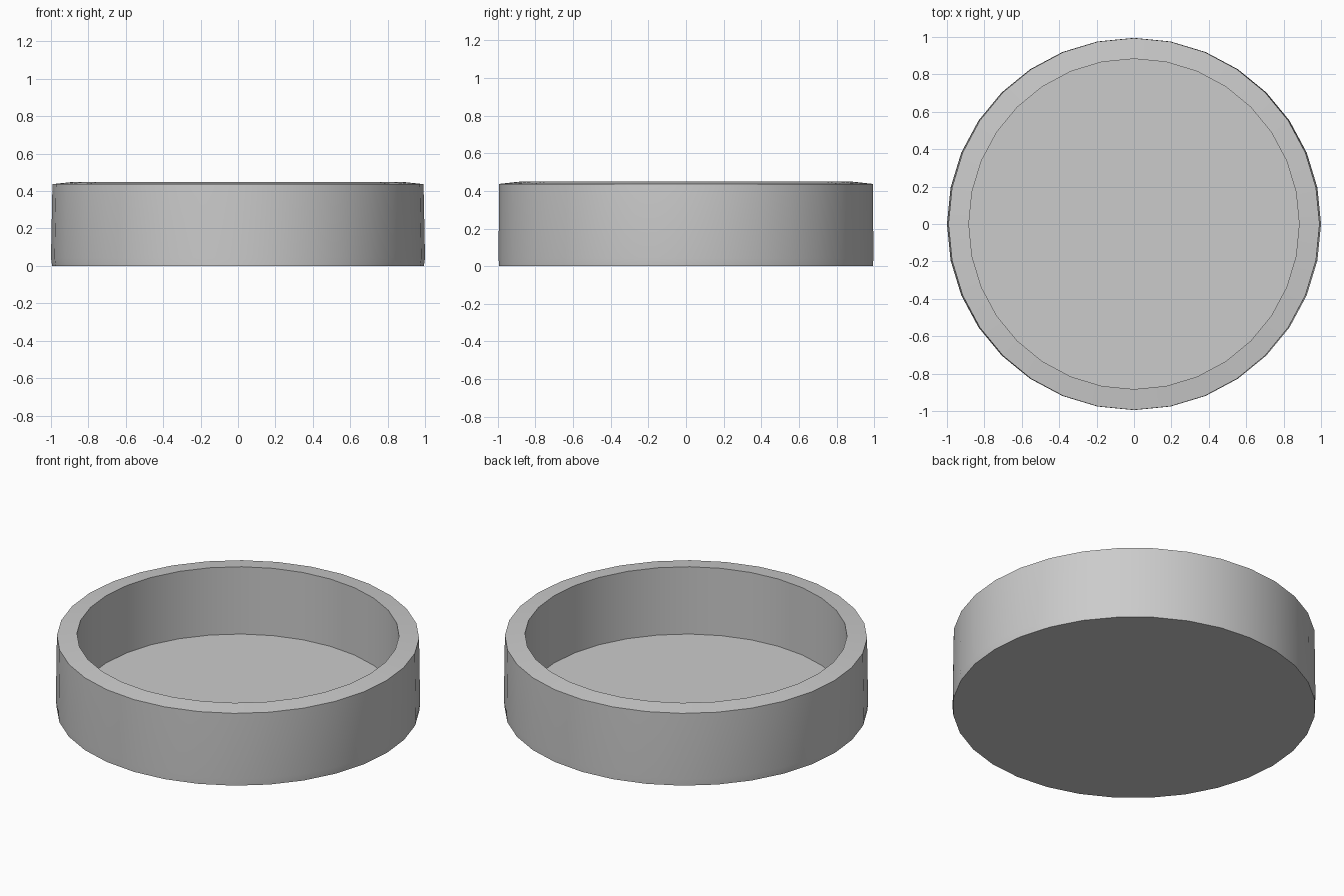
import bpy, bmesh, math

if "Cube" in bpy.data.objects:
    bpy.data.objects.remove(bpy.data.objects["Cube"])

SIDES = 32
# (radius x, radius y, z) from the underside, up the wall, over the rim, down to the floor
PROFILE = [
    (0.994, 0.994, 0.0),
    (1.0, 0.995, 0.042),
    (0.992, 0.994, 0.437),
    (0.883, 0.883, 0.449),
    (0.883, 0.883, 0.042),
]


def ring(bm, rx, ry, z):
    steps = [2 * math.pi * i / SIDES for i in range(SIDES)]
    return [bm.verts.new((rx * math.cos(a), ry * math.sin(a), z)) for a in steps]


# Shallow round dish with a flat floor and slightly sloped rim
bm = bmesh.new()
rings = [ring(bm, *p) for p in PROFILE]
for low, high in zip(rings, rings[1:]):
    for i in range(SIDES):
        j = (i + 1) % SIDES
        bm.faces.new((low[i], low[j], high[j], high[i]))
bm.faces.new(rings[0][::-1])
bm.faces.new(rings[-1])
bmesh.ops.recalc_face_normals(bm, faces=bm.faces)

mesh = bpy.data.meshes.new("round_dish")
bm.to_mesh(mesh)
bm.free()
dish = bpy.data.objects.new("round_dish", mesh)
bpy.context.collection.objects.link(dish)

# Smooth walls, crisp rim and base edges
bpy.context.view_layer.objects.active = dish
dish.select_set(True)
bpy.ops.object.shade_smooth_by_angle(angle=math.radians(30))
